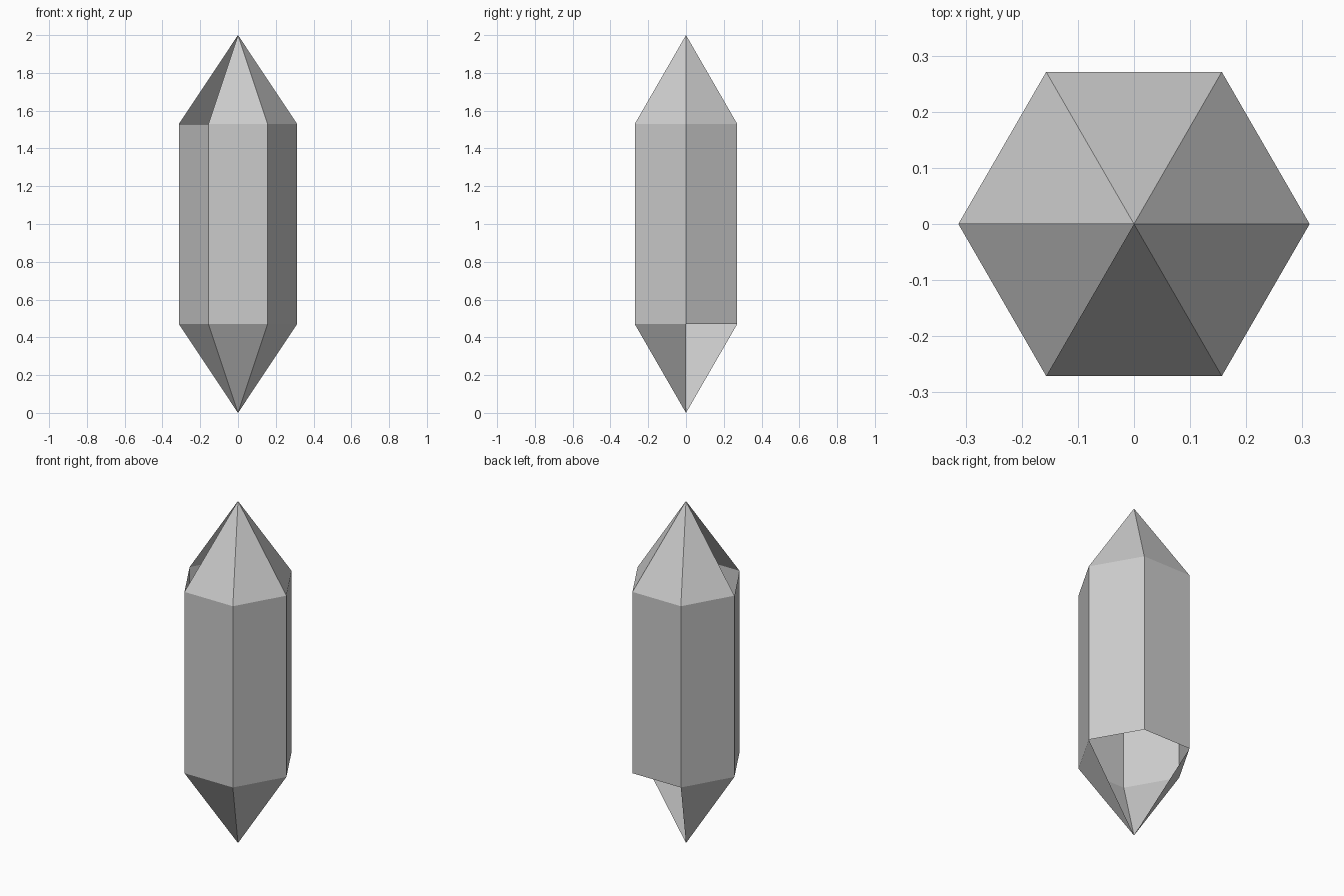
import bpy
import bmesh
from math import radians, atan2, degrees
from mathutils import Matrix

if "Cube" in bpy.data.objects:
    bpy.data.objects.remove(bpy.data.objects["Cube"], do_unlink=True)

RADIUS = 0.313
LOW, HIGH, TOP = 0.47, 1.53, 2.0

stone = bpy.data.materials.new("grey_stone")
stone.use_nodes = True
GREY = (0.6, 0.6, 0.6, 1)
stone.diffuse_color = GREY
stone.node_tree.nodes["Principled BSDF"].inputs["Base Color"].default_value = GREY


def hex_shell(name, z0, z1, r0, r1, open_sides=()):
    """Open six-sided shell; facets facing the given compass angles are left out."""
    bm = bmesh.new()
    place = Matrix.Translation((0, 0, (z0 + z1) / 2)) @ Matrix.Rotation(radians(30), 4, "Z")
    bmesh.ops.create_cone(bm, cap_ends=False, segments=6, radius1=r0, radius2=r1,
                          depth=z1 - z0, matrix=place)
    bmesh.ops.remove_doubles(bm, verts=bm.verts, dist=0.001)
    bmesh.ops.recalc_face_normals(bm, faces=bm.faces)
    for f in bm.faces:
        c = f.calc_center_median()
        if f.normal.x * c.x + f.normal.y * c.y < 0:
            f.normal_flip()

    def angle(face):
        c = face.calc_center_median()
        return round(degrees(atan2(c.y, c.x))) % 360

    gone = [f for f in bm.faces if angle(f) in open_sides]
    bmesh.ops.delete(bm, geom=gone, context="FACES")
    mesh = bpy.data.meshes.new(name)
    bm.to_mesh(mesh)
    bm.free()
    mesh.materials.append(stone)
    obj = bpy.data.objects.new(name, mesh)
    bpy.context.collection.objects.link(obj)
    return obj


# Crystal shaft with a pointed tip at each end, some facets broken open
hex_shell("crystal_shaft", LOW, HIGH, RADIUS, RADIUS)
hex_shell("upper_tip", HIGH, TOP, RADIUS, 0, open_sides=(210,))
hex_shell("lower_tip", 0, LOW, 0, RADIUS, open_sides=(30, 90))
